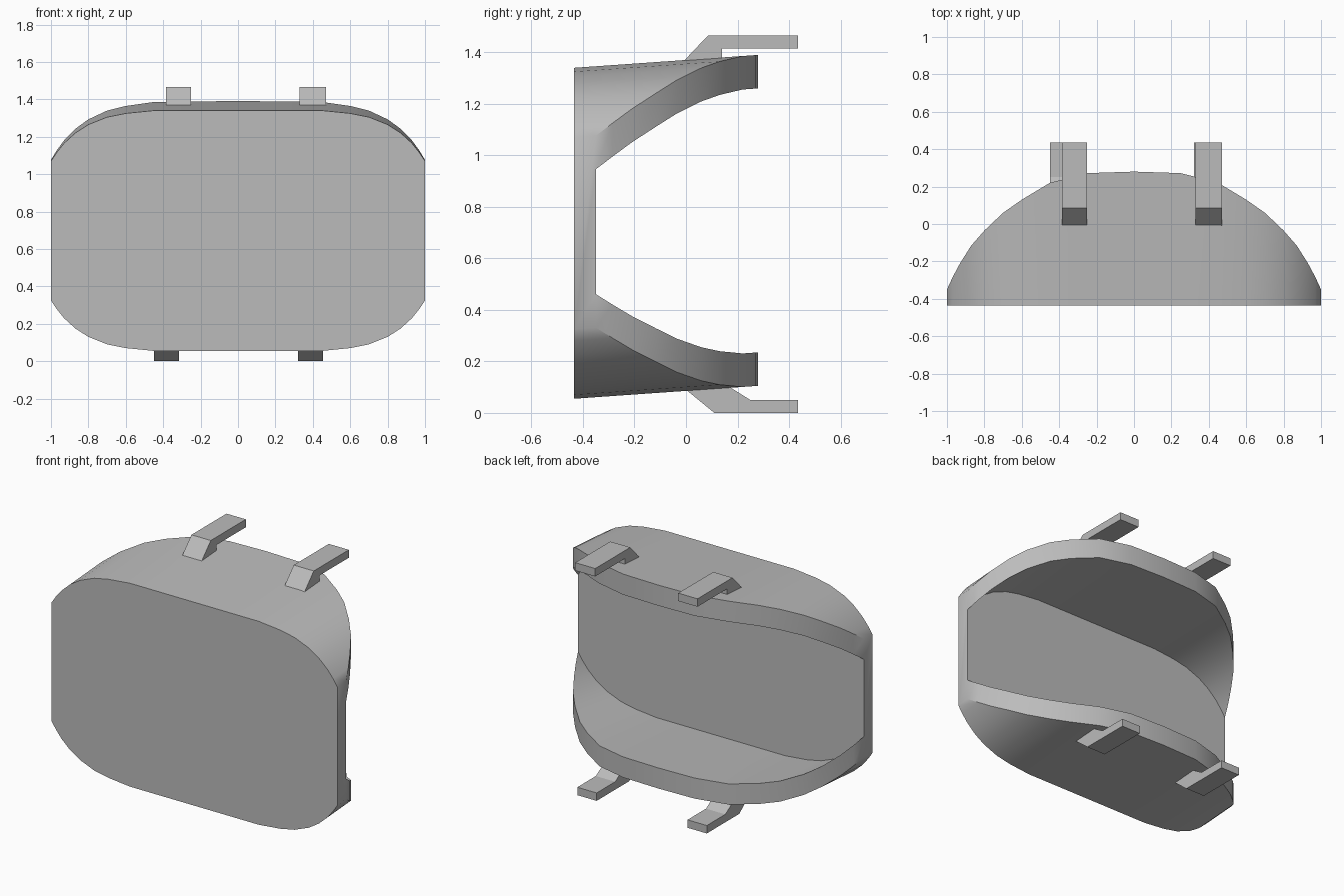
import bpy, bmesh

cube = bpy.data.objects.get("Cube")
if cube:
    bpy.data.objects.remove(cube, do_unlink=True)

grey = bpy.data.materials.new("plain_grey")
grey.use_nodes = True
grey.diffuse_color = (0.5, 0.5, 0.5, 1)
grey.node_tree.nodes["Principled BSDF"].inputs["Base Color"].default_value = (0.5, 0.5, 0.5, 1)

FRONT, FLOOR, WALL = -0.435, -0.35, 0.13
# Half outline of the shell: distance from centre, corner inset, depth of the back edge
CORNER = [(0, 0, 0.28), (0.25, 0, 0.272), (0.45, 0, 0.22), (0.6, 0.015, 0.13),
          (0.7, 0.035, 0.06), (0.8, 0.075, -0.035), (0.87, 0.12, -0.115),
          (0.93, 0.175, -0.21), (0.97, 0.225, -0.285), (1, 0.27, FLOOR)]
SPAN = [(-x, i, y) for x, i, y in reversed(CORNER[1:])] + CORNER


def finish(bm, name):
    bmesh.ops.remove_doubles(bm, verts=bm.verts, dist=0.0005)
    bmesh.ops.dissolve_degenerate(bm, edges=bm.edges, dist=0.0005)
    bmesh.ops.recalc_face_normals(bm, faces=bm.faces)
    mesh = bpy.data.meshes.new(name)
    bm.to_mesh(mesh)
    bm.free()
    mesh.materials.append(grey)
    obj = bpy.data.objects.new(name, mesh)
    bpy.context.collection.objects.link(obj)
    return obj


def loop(bm, depth, wall):
    """One closed outline; depth None follows the curved back edge."""
    verts = []
    for top in (True, False):
        for x, inset, back in (SPAN if top else reversed(SPAN)):
            y = back if depth is None else depth
            rise = 0.07 * (y - FRONT)
            z = 1.34 - inset - wall if top else 0.055 + inset + wall
            verts.append(bm.verts.new((x, y, z + rise)))
    return verts


# Shell: front plate, outer wall, curved rim, inner wall and recessed floor
bm = bmesh.new()
rings = [loop(bm, FRONT, 0), loop(bm, None, 0), loop(bm, None, WALL), loop(bm, FLOOR, WALL)]
bm.faces.new(rings[0])
for a, b in zip(rings, rings[1:]):
    for i in range(len(a)):
        j = (i + 1) % len(a)
        bm.faces.new((a[i], a[j], b[j], b[i]))
bm.faces.new(rings[-1])
shell = finish(bm, "shell")
bpy.context.view_layer.objects.active = shell
shell.select_set(True)
bpy.ops.object.shade_smooth_by_angle(angle=0.6)


def strap(name, x0, x1, profile):
    bm = bmesh.new()
    sides = [[bm.verts.new((x, y, z)) for y, z in profile] for x in (x0, x1)]
    for s in sides:
        bm.faces.new(s)
    for i in range(len(profile)):
        j = (i + 1) % len(profile)
        bm.faces.new((sides[0][i], sides[0][j], sides[1][j], sides[1][i]))
    finish(bm, name)


# Bent mounting straps
UPPER = [(-0.01, 1.365), (0.085, 1.465), (0.435, 1.465), (0.435, 1.415), (0.14, 1.415), (0.14, 1.37)]
LOWER = [(0, 0.09), (0.11, 0), (0.435, 0), (0.435, 0.05), (0.25, 0.05), (0.17, 0.1)]
strap("upper_right_strap", -0.385, -0.25, UPPER)
strap("upper_left_strap", 0.33, 0.47, UPPER)
strap("lower_right_strap", -0.45, -0.315, LOWER)
strap("lower_left_strap", 0.32, 0.455, LOWER)
